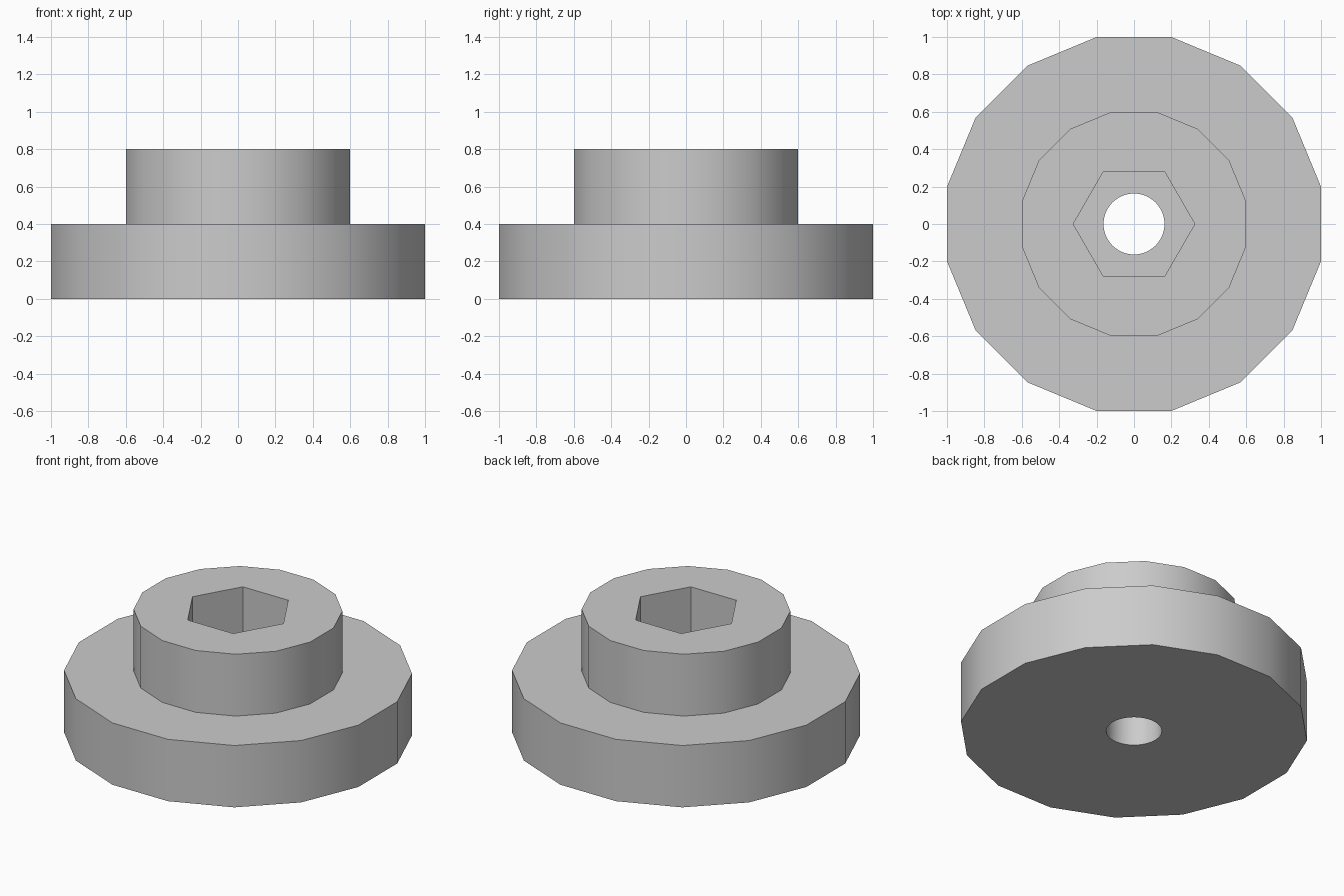
import bpy
import bmesh
import math

cube = bpy.data.objects.get("Cube")
if cube:
    bpy.data.objects.remove(cube, do_unlink=True)

grey = bpy.data.materials.new("plain_grey")
grey.use_nodes = True
colour = (0.6, 0.6, 0.6, 1)
grey.diffuse_color = colour
grey.node_tree.nodes["Principled BSDF"].inputs["Base Color"].default_value = colour


def stepped_solid(name, profile, sides, turn=0.0):
    """Closed solid through polygon rings given as (corner radius, height)."""
    bm = bmesh.new()
    rings = []
    for radius, z in profile:
        angles = [turn + math.tau * i / sides for i in range(sides)]
        rings.append([bm.verts.new((radius * math.cos(a), radius * math.sin(a), z))
                      for a in angles])
    for low, high in zip(rings, rings[1:]):
        for i in range(sides):
            j = (i + 1) % sides
            bm.faces.new((low[i], low[j], high[j], high[i]))
    bm.faces.new(rings[0][::-1])
    bm.faces.new(rings[-1])
    mesh = bpy.data.meshes.new(name)
    bm.to_mesh(mesh)
    bm.free()
    mesh.materials.append(grey)
    obj = bpy.data.objects.new(name, mesh)
    bpy.context.collection.objects.link(obj)
    return obj


# Flange and hub in one sixteen-sided body, flats facing the axes
SIDES = 16
corner = 1 / math.cos(math.pi / SIDES)
hub = 0.6 * corner
body = stepped_solid("flanged_knob",
                     [(corner, 0), (corner, 0.4), (hub, 0.4), (hub, 0.8)],
                     SIDES, math.pi / SIDES)

# Hexagonal socket in the hub and round bore through the flange
cutters = [
    stepped_solid("hex_socket_cutter", [(0.325, 0.4), (0.325, 1)], 6),
    stepped_solid("bore_cutter", [(0.163, -0.2), (0.163, 0.6)], 48),
]
for cutter in cutters:
    cutter.hide_render = True
    cut = body.modifiers.new(cutter.name, "BOOLEAN")
    cut.operation = "DIFFERENCE"
    cut.solver = "EXACT"
    cut.object = cutter

# Bake the cuts and remove the cutters
depsgraph = bpy.context.evaluated_depsgraph_get()
baked = bpy.data.meshes.new_from_object(body.evaluated_get(depsgraph))
body.modifiers.clear()
body.data = baked
for cutter in cutters:
    bpy.data.objects.remove(cutter, do_unlink=True)

# Smooth walls with crisp rims and socket corners
bpy.ops.object.select_all(action="DESELECT")
body.select_set(True)
bpy.context.view_layer.objects.active = body
bpy.ops.object.shade_smooth_by_angle(angle=math.radians(30))
